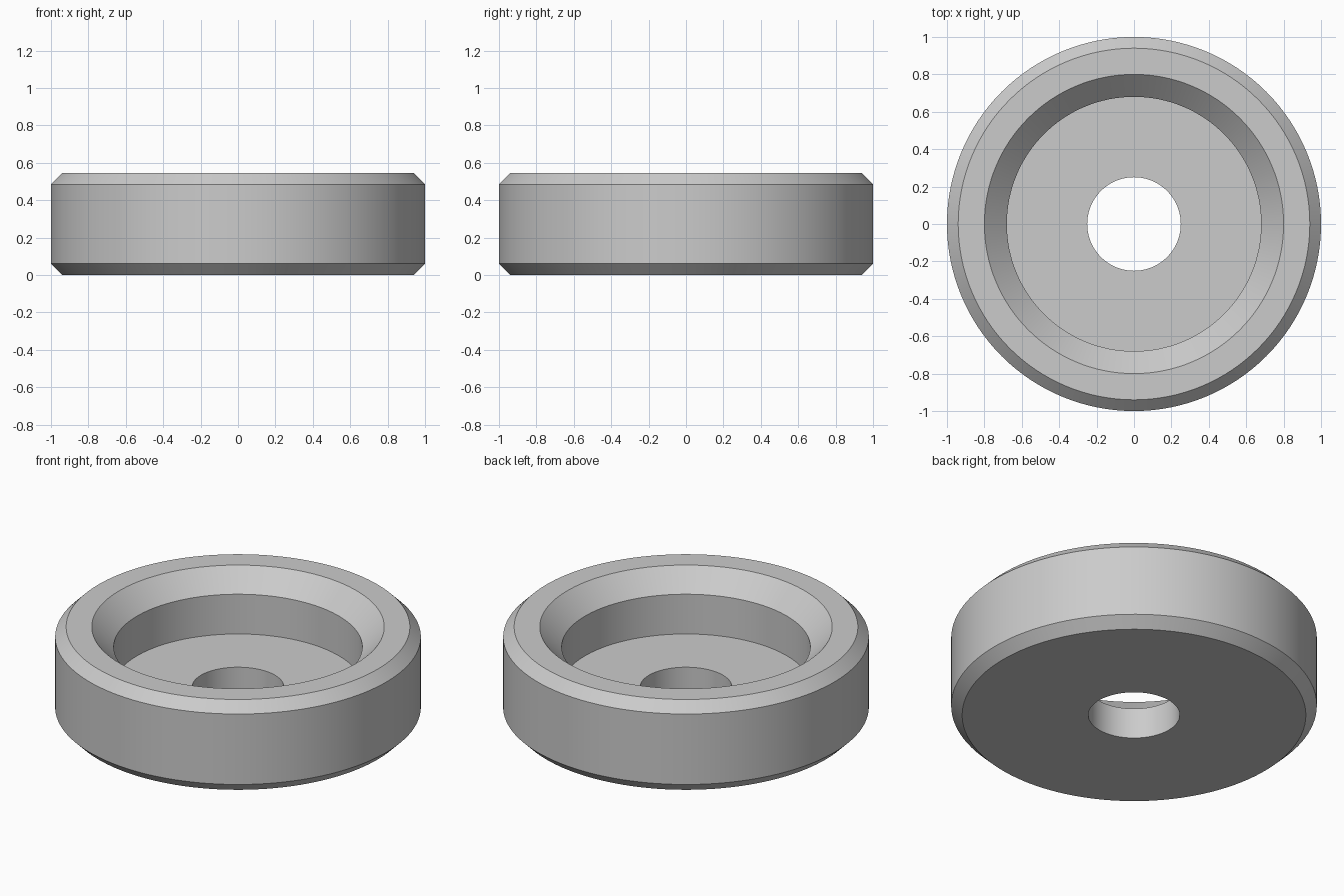
import bpy, bmesh, math
from mathutils import Matrix

if "Cube" in bpy.data.objects:
    bpy.data.objects.remove(bpy.data.objects["Cube"])

SEGMENTS = 128

# Closed cross-section (radius, height): chamfered rim, bevelled recess, bore
PROFILE = [
    (0.25, 0.0), (0.94, 0.0), (1.0, 0.06), (1.0, 0.485), (0.94, 0.545),
    (0.80, 0.545), (0.68, 0.425), (0.68, 0.185), (0.25, 0.185),
]


def revolve(name, profile, material):
    """Turn a closed cross-section around the z axis."""
    bm = bmesh.new()
    rings = []
    for i in range(SEGMENTS):
        turn = Matrix.Rotation(2 * math.pi * i / SEGMENTS, 3, 'Z')
        rings.append([bm.verts.new((r * turn[0][0], r * turn[1][0], z)) for r, z in profile])
    count = len(profile)
    for i in range(SEGMENTS):
        a, b = rings[i], rings[(i + 1) % SEGMENTS]
        for j in range(count):
            k = (j + 1) % count
            bm.faces.new((a[j], b[j], b[k], a[k]))
    bmesh.ops.recalc_face_normals(bm, faces=bm.faces)
    mesh = bpy.data.meshes.new(name)
    bm.to_mesh(mesh)
    bm.free()
    mesh.materials.append(material)
    obj = bpy.data.objects.new(name, mesh)
    bpy.context.collection.objects.link(obj)
    return obj


grey = bpy.data.materials.new("plain_grey")
grey.diffuse_color = (0.6, 0.6, 0.6, 1.0)
grey.use_nodes = True
grey.node_tree.nodes["Principled BSDF"].inputs["Base Color"].default_value = grey.diffuse_color

# Round cup-shaped body with a through hole
body = revolve("recessed_ring_body", PROFILE, grey)
bpy.context.view_layer.objects.active = body
body.select_set(True)
bpy.ops.object.shade_smooth_by_angle(angle=math.radians(30))
